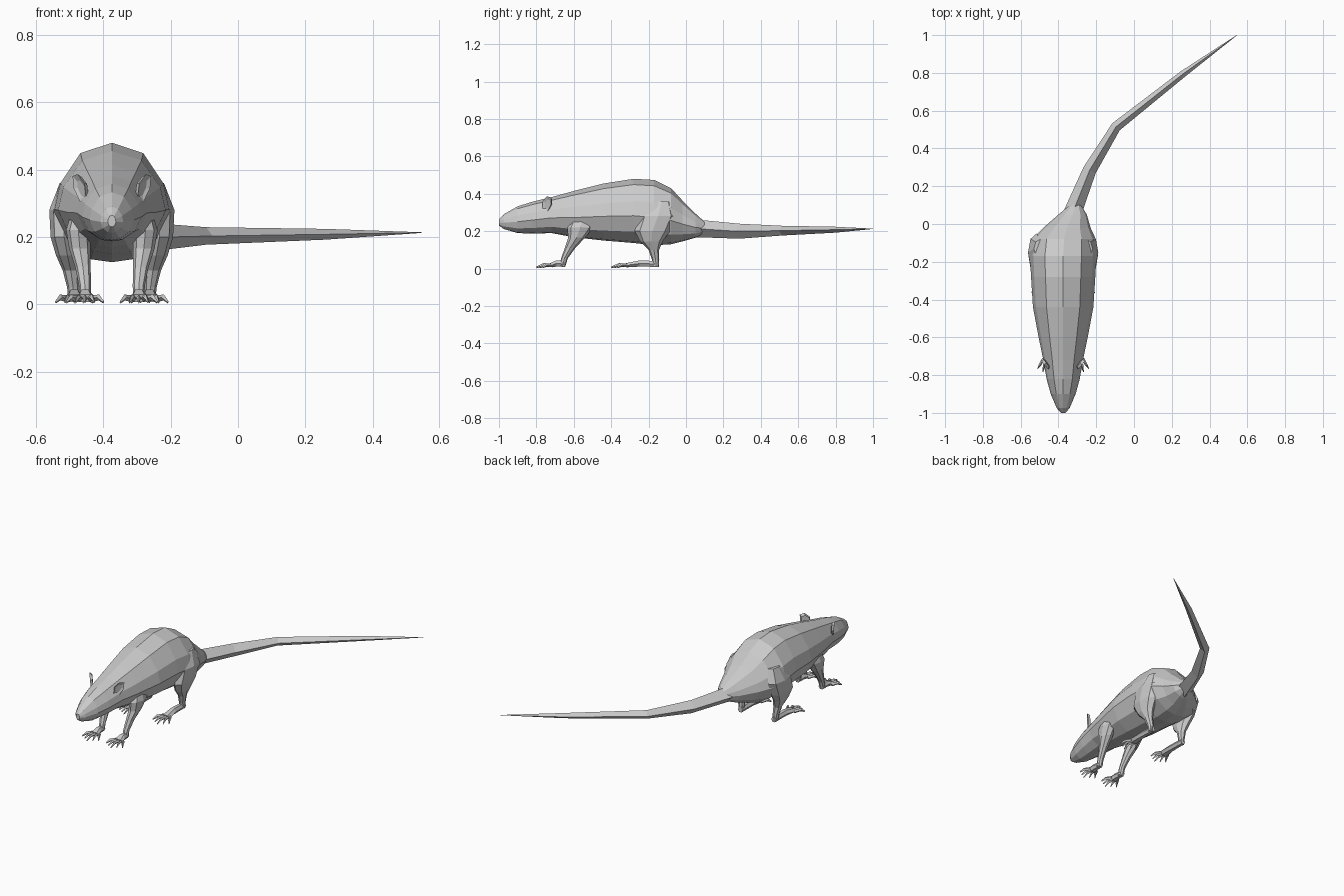
import bpy, bmesh, math
from mathutils import Vector

if "Cube" in bpy.data.objects:
    bpy.data.objects.remove(bpy.data.objects["Cube"])

CX = -0.375  # body centre line


def loft(name, rings):
    """Skin closed rings of equal length and cap both ends."""
    bm = bmesh.new()
    vs = [[bm.verts.new(p) for p in r] for r in rings]
    n = len(rings[0])
    for a, b in zip(vs, vs[1:]):
        for i in range(n):
            j = (i + 1) % n
            bm.faces.new((a[i], a[j], b[j], b[i]))
    bm.faces.new(vs[0])
    bm.faces.new(vs[-1])
    bmesh.ops.recalc_face_normals(bm, faces=bm.faces)
    me = bpy.data.meshes.new(name)
    bm.to_mesh(me)
    bm.free()
    ob = bpy.data.objects.new(name, me)
    bpy.context.collection.objects.link(ob)
    return ob


def circle(n, phase=0.0):
    return [(math.cos(phase + i * math.tau / n), math.sin(phase + i * math.tau / n)) for i in range(n)]


def tube(name, stations, n=4, phase=0.0):
    """Loft along a path; stations are (x, y, z, side radius, upward radius)."""
    pts = [Vector(s[:3]) for s in stations]
    rings = []
    for i, s in enumerate(stations):
        t = (pts[min(i + 1, len(pts) - 1)] - pts[max(i - 1, 0)]).normalized()
        side = t.cross(Vector((0, 0, 1))).normalized()
        up = side.cross(t)
        rings.append([pts[i] + side * c * s[3] + up * d * s[4] for c, d in circle(n, phase)])
    return loft(name, rings)


# body and head: (y, top z, bottom z, half width, sideways shift)
half = [(0, 1), (.55, .82), (.9, .3), (1, -.15), (.78, -.65), (.35, -.95), (0, -1)]
profile = half + [(-u, v) for u, v in half[-2:0:-1]]
sections = [
    (-1.0, .265, .23, .012, 0), (-.975, .29, .212, .034, 0), (-.9, .333, .19, .066, 0),
    (-.82, .358, .187, .088, 0), (-.72, .382, .19, .105, 0), (-.6, .415, .168, .13, 0),
    (-.44, .455, .15, .16, 0), (-.28, .48, .137, .17, 0), (-.17, .474, .125, .176, 0),
    (-.08, .43, .13, .168, .005), (-.02, .365, .145, .125, .02), (.05, .295, .165, .075, .05),
    (.1, .25, .19, .03, .065)]
loft("body", [[(CX + dx + u * w, y, (t + b) / 2 + v * (t - b) / 2) for u, v in profile]
              for y, t, b, w, dx in sections])

# tail: four-sided, curving to the right
tube("tail", [(-.335, .03, .215, .05, .048), (-.315, .085, .213, .046, .046),
              (-.235, .285, .2, .036, .04), (-.095, .515, .203, .027, .026),
              (.26, .795, .208, .018, .016), (.545, 1.0, .213, .001, .001)])

# legs as horizontal rings: (offset x, y, z, radius x, radius y)
front_leg = [(.085, -.55, .31, .025, .04), (.1, -.565, .22, .036, .07), (.095, -.585, .165, .032, .045),
             (.086, -.62, .11, .023, .028), (.08, -.65, .055, .018, .018), (.08, -.66, .015, .017, .016)]
hind_leg = [(.12, -.13, .36, .035, .05), (.142, -.15, .28, .044, .1), (.142, -.18, .2, .04, .095),
            (.132, -.185, .145, .034, .06), (.122, -.172, .1, .024, .028), (.115, -.163, .05, .018, .02),
            (.115, -.16, .015, .015, .016)]


def leg(name, stations, s):
    loft(name, [[(CX + s * (x + c * rx), y + d * ry, z) for c, d in circle(8)]
                for x, y, z, rx, ry in stations])


def foot(name, s, x, heel, ball, tip):
    """Flat foot with a fan of toes."""
    c = CX + s * x
    tube(name, [(c, heel, .025, .016, .018), (c, heel * .4 + ball * .6, .027, .021, .019),
                (c, ball, .018, .032, .013)], 6)
    for k in range(5):
        f = (k - 2) / 2
        end = tip + .035 * abs(f)
        tube(f"{name}_toe_{k + 1}",
             [(c + f * .024, ball + .012, .017, .008, .01),
              (c + f * .042, (ball + end) / 2, .02, .007, .009),
              (c + f * .055, end, .006, .002, .004)])


# ears: cupped six-sided flaps
ear_outline = [(0, -.035), (.035, -.03), (.06, .005), (.058, .042), (.03, .052), (0, .03)]


def ear(name, s):
    out = Vector((s * .55, .75, .15)).normalized()
    up = Vector((s * .12, 0, 1)).normalized()
    fwd = Vector((s * .8, -.6, 0))
    base = Vector((CX + s * .078, -.768, .33))
    rim = [base + out * u + up * v for u, v in ear_outline]
    mid = sum(rim, Vector()) / len(rim)
    back = [mid + (p - mid) * .8 - fwd * .014 for p in rim]
    bowl = [mid + (p - mid) * .55 - fwd * .006 for p in rim]
    loft(name, [back, rim, bowl])


for s, tag in ((-1, "left"), (1, "right")):
    leg("front_leg_" + tag, front_leg, s)
    leg("hind_leg_" + tag, hind_leg, s)
    foot("front_foot_" + tag, s, .08, -.645, -.725, -.8)
    foot("hind_foot_" + tag, s, .112, -.145, -.32, -.4)
    ear("ear_" + tag, s)
